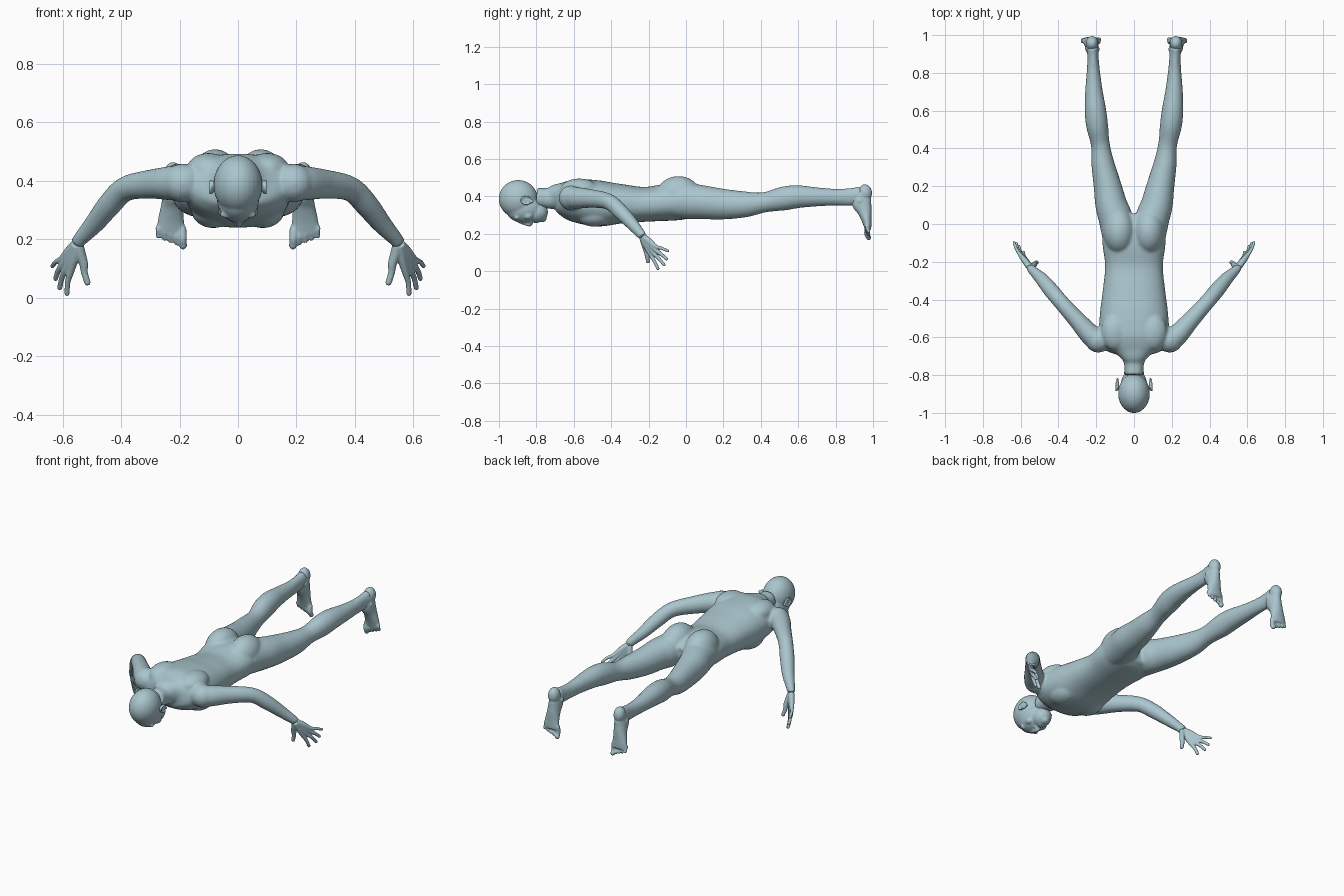
import bpy, bmesh, math
from mathutils import Vector, Matrix

cube = bpy.data.objects.get("Cube")
if cube:
    bpy.data.objects.remove(cube)

skin = bpy.data.materials.new("pale_blue_grey")
skin.use_nodes = True
COLOUR = (0.40, 0.56, 0.61, 1)
skin.diffuse_color = COLOUR
skin.node_tree.nodes["Principled BSDF"].inputs["Base Color"].default_value = COLOUR

UP, BACK = Vector((0, 0, 1)), Vector((0, 1, 0))


def spline(rows, steps=5):
    """Smooth curve through rows of (x, y, z, width, depth)."""
    rows = [Vector(r) for r in rows]
    pts = [rows[0]] + rows + [rows[-1]]
    out = []
    for p, q, r, s in zip(pts, pts[1:], pts[2:], pts[3:]):
        for k in range(steps):
            t = k / steps
            out.append(q + (r - p) * t / 2 + (p * 2 - q * 5 + r * 4 - s) * t * t / 2
                       + (q * 3 - p - r * 3 + s) * t ** 3 / 2)
    return out + [rows[-1]]


def tube(bm, rows, side=1, ref=UP, n=24, power=1.0):
    """Closed loft of oval rings; power below 1 squares the ovals."""
    rows = spline(rows)
    centres = [Vector(r[:3]) for r in rows]
    rings = []
    for i, row in enumerate(rows):
        t = centres[min(i + 1, len(rows) - 1)] - centres[max(i - 1, 0)]
        u = t.cross(ref).normalized()
        v = u.cross(t).normalized()
        ring = []
        for k in range(n):
            a = math.tau * k / n
            c, s = math.cos(a), math.sin(a)
            p = (centres[i] + u * row[3] * math.copysign(abs(c) ** power, c)
                 + v * row[4] * math.copysign(abs(s) ** power, s))
            ring.append(bm.verts.new((p.x * side, p.y, p.z)))
        rings.append(ring)
    for a, b in zip(rings, rings[1:]):
        for k in range(n):
            j = (k + 1) % n
            bm.faces.new((a[k], a[j], b[j], b[k]))
    bm.faces.new(rings[0])
    bm.faces.new(rings[-1])


def blob(bm, centre, radii, side=1, tilt=0):
    """Ellipsoid, tilted about x."""
    x, y, z = centre
    m = (Matrix.Translation((x * side, y, z)) @ Matrix.Rotation(tilt, 4, 'X')
         @ Matrix.Diagonal((*radii, 1)))
    bmesh.ops.create_uvsphere(bm, u_segments=28, v_segments=18, radius=1, matrix=m)


def finish(bm, name, voxel, smooth):
    """Fuse the overlapping volumes into one smooth skin."""
    bmesh.ops.recalc_face_normals(bm, faces=bm.faces[:])
    mesh = bpy.data.meshes.new(name)
    bm.to_mesh(mesh)
    bm.free()
    mesh.materials.append(skin)
    mesh.polygons.foreach_set("use_smooth", [True] * len(mesh.polygons))
    ob = bpy.data.objects.new(name, mesh)
    bpy.context.collection.objects.link(ob)
    fuse = ob.modifiers.new("fuse", 'REMESH')
    fuse.mode = 'VOXEL'
    fuse.voxel_size = voxel
    fuse.use_smooth_shade = True
    soften = ob.modifiers.new("soften", 'SMOOTH')
    soften.factor = 0.5
    soften.iterations = smooth


# Torso and neck
body = bmesh.new()
tube(body, [(0, -.80, .395, .05, .05), (0, -.735, .39, .054, .056), (0, -.695, .395, .085, .07),
            (0, -.66, .39, .16, .09), (0, -.60, .38, .185, .114), (0, -.47, .362, .18, .123),
            (0, -.35, .36, .165, .106), (0, -.22, .357, .153, .093), (0, -.10, .367, .167, .098),
            (0, 0, .365, .16, .088), (0, .05, .36, .10, .06)], n=40, power=.88)

for side in (1, -1):
    # Buttocks, shoulder blades, chest and shoulders
    blob(body, (.078, -.04, .405), (.085, .12, .103), side)
    blob(body, (.10, -.57, .44), (.075, .10, .055), side)
    blob(body, (.085, -.49, .30), (.075, .10, .062), side)
    blob(body, (.19, -.615, .392), (.068, .066, .066), side)
    # Legs
    tube(body, [(.09, -.06, .375, .08, .088), (.098, .03, .372, .09, .095),
                (.12, .10, .367, .085, .09), (.14, .20, .358, .074, .082),
                (.165, .32, .357, .061, .069), (.178, .42, .368, .05, .054),
                (.195, .52, .388, .058, .064), (.204, .60, .398, .057, .061),
                (.212, .70, .397, .047, .051), (.215, .80, .395, .036, .045),
                (.217, .88, .397, .030, .047), (.22, .94, .405, .032, .05)], side)
    # Arms
    tube(body, [(.15, -.62, .395, .058, .06), (.215, -.60, .392, .058, .06),
                (.30, -.51, .388, .047, .05), (.385, -.415, .372, .041, .043),
                (.44, -.35, .318, .041, .041), (.49, -.29, .255, .035, .034),
                (.54, -.243, .20, .024, .026), (.55, -.232, .185, .022, .026)], side)
finish(body, "body", .008, 6)

# Head, face down
head = bmesh.new()
blob(head, (0, -.897, .386), (.084, .104, .101))
blob(head, (0, -.865, .335), (.072, .10, .078))
blob(head, (0, -.80, .315), (.054, .062, .056))
blob(head, (0, -.772, .283), (.026, .028, .022))
blob(head, (0, -.795, .268), (.024, .008, .012))
blob(head, (0, -.807, .267), (.022, .007, .012))
tube(head, [(0, -.89, .268, .009, .012), (0, -.86, .256, .010, .012),
            (0, -.835, .250, .013, .011), (0, -.825, .258, .012, .008)])
for side in (1, -1):
    blob(head, (.034, -.905, .285), (.028, .012, .014), side)
    blob(head, (.032, -.882, .281), (.015, .010, .011), side)
    blob(head, (.015, -.830, .261), (.008, .008, .008), side)
    blob(head, (.046, -.845, .295), (.022, .025, .02), side)
finish(head, "head", .005, 4)

for side, label in ((1, "left"), (-1, "right")):
    # Ear with rim and lobe
    ear = bmesh.new()
    blob(ear, (.087, -.852, .380), (.008, .031, .021), side, -.3)
    rim = []
    for k in range(9):
        a = math.radians(-30 + 30 * k)
        rim.append((.094, -.852 - .028 * math.sin(a), .378 + .020 * math.cos(a), .005, .005))
    tube(ear, rim, side, ref=Vector((1, 0, 0)), n=10)
    blob(ear, (.088, -.825, .372), (.007, .010, .008), side)
    finish(ear, label + "_ear", .003, 3)

    # Foot with heel, ankle bones and toes
    foot = bmesh.new()
    blob(foot, (.222, .957, .417), (.033, .038, .047), side)
    blob(foot, (.192, .925, .385), (.010, .015, .015), side)
    blob(foot, (.250, .930, .375), (.010, .015, .015), side)
    tube(foot, [(.221, .935, .42, .028, .045), (.222, .938, .37, .034, .054),
                (.225, .955, .32, .037, .039), (.229, .966, .27, .044, .026),
                (.230, .972, .235, .049, .019), (.230, .974, .218, .046, .015)], side, ref=BACK)
    for i in range(5):
        x, tip, r = .190 + .021 * i, .180 + .008 * i, .014 if i == 0 else .0095
        tube(foot, [(x, .970, .24, r, r), (x - .001, .966, tip + .022, r, r),
                    (x - .002, .976, tip, r * .9, r * .9)], side, ref=BACK, n=12)
        blob(foot, (x - .002, .976, tip), (r, r, r * 1.1), side)
    finish(foot, label + "_foot", .005, 3)

    # Hand: each digit runs from wrist through knuckle to tip
    hand = bmesh.new()
    wrist = Vector((.548, -.235, .188))
    digits = [((.528, -.215, .115), (.515, -.203, .052), .011),
              ((.572, -.190, .090), (.585, -.150, .014), .009),
              ((.586, -.176, .100), (.610, -.117, .034), .009),
              ((.598, -.165, .115), (.624, -.104, .065), .009),
              ((.604, -.162, .132), (.635, -.097, .108), .008)]
    for knuckle, tip, r in digits:
        knuckle, tip = Vector(knuckle), Vector(tip)
        start = wrist + (knuckle - wrist) * .1
        mid = wrist.lerp(knuckle, .55)
        joint = knuckle.lerp(tip, .5) + Vector((.004, 0, .002))
        tube(hand, [(*start, .018, .018), (*mid, .016, .018), (*knuckle, r * 1.4, r * 1.4),
                    (*joint, r * 1.1, r * 1.1), (*tip, r, r)], side, n=12)
        blob(hand, tip, (r, r, r), side)
    finish(hand, label + "_hand", .004, 3)
